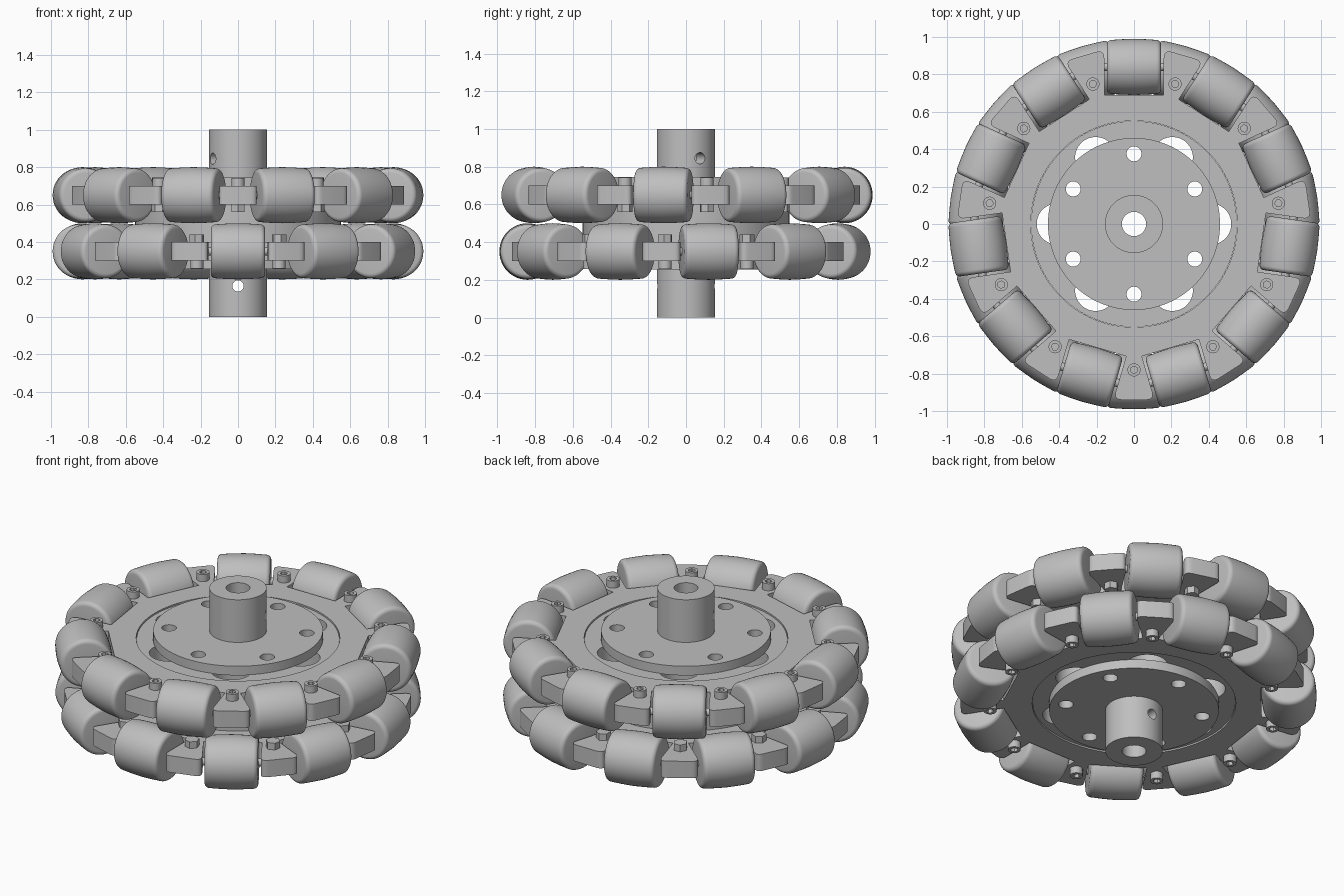
import bpy, bmesh
from math import pi, sin, cos, radians
from mathutils import Matrix, Vector

if "Cube" in bpy.data.objects:
    bpy.data.objects.remove(bpy.data.objects["Cube"])

COUNT = 11                  # rollers per row
STEP = 2 * pi / COUNT
ROLLER_R, ROLLER_HALF, ORBIT = 0.15, 0.145, 0.84

grey = bpy.data.materials.new("light grey")
grey.use_nodes = True
COLOUR = (0.52, 0.52, 0.52, 1)
grey.diffuse_color = COLOUR
grey.node_tree.nodes["Principled BSDF"].inputs["Base Color"].default_value = COLOUR


def add(name, bm):
    bmesh.ops.recalc_face_normals(bm, faces=bm.faces)
    mesh = bpy.data.meshes.new(name)
    bm.to_mesh(mesh)
    bm.free()
    mesh.materials.append(grey)
    ob = bpy.data.objects.new(name, mesh)
    bpy.context.collection.objects.link(ob)
    return ob


def only(ob):
    bpy.ops.object.select_all(action='DESELECT')
    ob.select_set(True)
    bpy.context.view_layer.objects.active = ob


def smooth(ob):
    only(ob)
    bpy.ops.object.shade_smooth_by_angle(angle=radians(30))


def rod(bm, radius, depth, matrix, sides=48):
    bmesh.ops.create_cone(bm, cap_ends=True, segments=sides, radius1=radius,
                          radius2=radius, depth=depth, matrix=matrix)


def cylinder(name, radius, z0, z1, sides=96):
    bm = bmesh.new()
    rod(bm, radius, z1 - z0, Matrix.Translation((0, 0, (z0 + z1) / 2)), sides)
    return add(name, bm)


def drill(ob, *rods):
    """Cut round holes, each given as (radius, depth, matrix, sides)."""
    bm = bmesh.new()
    for r in rods:
        rod(bm, *r)
    cutter = add("cutter", bm)
    cutter.hide_render = True
    mod = ob.modifiers.new("holes", 'BOOLEAN')
    mod.operation, mod.object, mod.solver = 'DIFFERENCE', cutter, 'EXACT'
    only(ob)
    bpy.ops.object.modifier_apply(modifier=mod.name)
    bpy.data.objects.remove(cutter)


def ring_of_rods(radius, orbit, start):
    return [(radius, 3, Matrix.Rotation(start + k * pi / 3, 4, 'Z')
             @ Matrix.Translation((orbit, 0, 0)), 40) for k in range(6)]


# Second row and lower flange: the upper one turned over about the x axis
FLIP = (Matrix.Translation((0, 0, 0.5)) @ Matrix.Rotation(pi, 4, 'X')
        @ Matrix.Translation((0, 0, -0.5)))


def copy(ob, name, matrix):
    twin = bpy.data.objects.new(name, ob.data)
    twin.matrix_world = matrix
    bpy.context.collection.objects.link(twin)
    return twin


bore = (0.065, 3, Matrix(), 48)
bolt_holes = ring_of_rods(0.04, 0.375, pi / 6)


def cross_hole(z, angle):
    return (0.03, 1, Matrix.Translation((0, 0, z)) @ Matrix.Rotation(angle, 4, 'Z')
            @ Matrix.Rotation(pi / 2, 4, 'Y'), 32)


# Hub tube with two set-screw holes
hub = cylinder("hub", 0.155, 0, 1)
drill(hub, bore)
drill(hub, cross_hole(0.165, pi / 2), cross_hole(0.845, radians(29)))
smooth(hub)

# Core between the plates, with lightening holes
core = cylinder("core", 0.55, 0.308, 0.692)
drill(core, bore, *bolt_holes, *ring_of_rods(0.11, 0.41, 0))
smooth(core)

# Flanges
flange = cylinder("upper_flange", 0.46, 0.69, 0.745)
drill(flange, bore, *bolt_holes)
smooth(flange)
copy(flange, "lower_flange", FLIP)


# Plate with a straight-sided pocket for each roller and rounded fingers
def plate_outline():
    half, gap, tip, rnd = STEP / 2, ROLLER_HALF + 0.014, 0.94, 0.035

    def side_x(r):
        return (r * sin(half) - gap) / cos(half)

    corner = Vector((side_x(tip), tip))
    along = Vector((side_x(tip - 0.1), tip - 0.1)) - corner
    a, b = corner + along.normalized() * rnd * 1.3, corner - Vector((rnd * 1.3, 0))
    arc = [a * (1 - t) ** 2 + corner * 2 * t * (1 - t) + b * t * t
           for t in [i / 6 for i in range(7)]]
    # Pocket corner, moved from the roller's frame into the finger's
    root = Matrix.Rotation(-half, 2) @ Vector((-gap, 0.69))
    right = [root] + arc
    finger = right + [Vector((-p.x, p.y)) for p in reversed(right)]
    return [Matrix.Rotation((k + 0.5) * STEP, 2) @ p
            for k in range(COUNT) for p in finger]


bm = bmesh.new()
face = bm.faces.new([bm.verts.new((p.x, p.y, 0.6)) for p in plate_outline()])
top = bmesh.ops.extrude_face_region(bm, geom=[face])["geom"]
bmesh.ops.translate(bm, vec=(0, 0, 0.1),
                    verts=[v for v in top if isinstance(v, bmesh.types.BMVert)])
plate = add("upper_plate", bm)
drill(plate, (0.552, 3, Matrix(), 96))
smooth(plate)
copy(plate, "lower_plate", FLIP)

# Roller: a slightly barrelled profile with rounded ends, spun about x
fillet = 0.025
profile = [(0, -ROLLER_HALF)]
for i in range(6):
    t = i / 5 * pi / 2
    profile.append((ROLLER_R - 0.006 - fillet + fillet * sin(t),
                    -ROLLER_HALF + fillet - fillet * cos(t)))
profile += [(ROLLER_R - 0.002, -0.06), (ROLLER_R, 0)]
profile += [(r, -x) for r, x in reversed(profile[:-1])]
bm = bmesh.new()
verts = [bm.verts.new((x, 0, r)) for r, x in profile]
edges = [bm.edges.new(pair) for pair in zip(verts, verts[1:])]
bmesh.ops.spin(bm, geom=verts + edges, cent=(0, 0, 0), axis=(1, 0, 0),
               angle=2 * pi, steps=48)
bmesh.ops.remove_doubles(bm, verts=bm.verts, dist=0.0005)
roller = add("roller", bm)
smooth(roller)

# Axle through each roller
bm = bmesh.new()
rod(bm, 0.022, 0.34, Matrix.Rotation(pi / 2, 4, 'Y'), 20)
axle = add("axle", bm)
smooth(axle)

# Socket screw on the outer side of a finger, hex nut on the inner side
screw = cylinder("screw", 0.035, 0.695, 0.742, 32)
drill(screw, (0.02, 0.05, Matrix.Translation((0, 0, 0.742)), 6))
smooth(screw)
nut = cylinder("nut", 0.04, 0.56, 0.605, 6)

# Repeat the parts round both rows
for row, flip in (("upper", Matrix()), ("lower", FLIP)):
    for k in range(COUNT):
        turn = flip @ Matrix.Rotation(k * STEP, 4, 'Z')
        between = flip @ Matrix.Rotation((k + 0.5) * STEP, 4, 'Z')
        seat = turn @ Matrix.Translation((0, ORBIT, 0.65))
        on_finger = between @ Matrix.Translation((0, 0.78, 0))
        for part, place in ((roller, seat), (axle, seat),
                            (screw, on_finger), (nut, on_finger)):
            copy(part, f"{row}_{part.name}_{k + 1}", place)
for part in (roller, axle, screw, nut):
    bpy.data.objects.remove(part)
